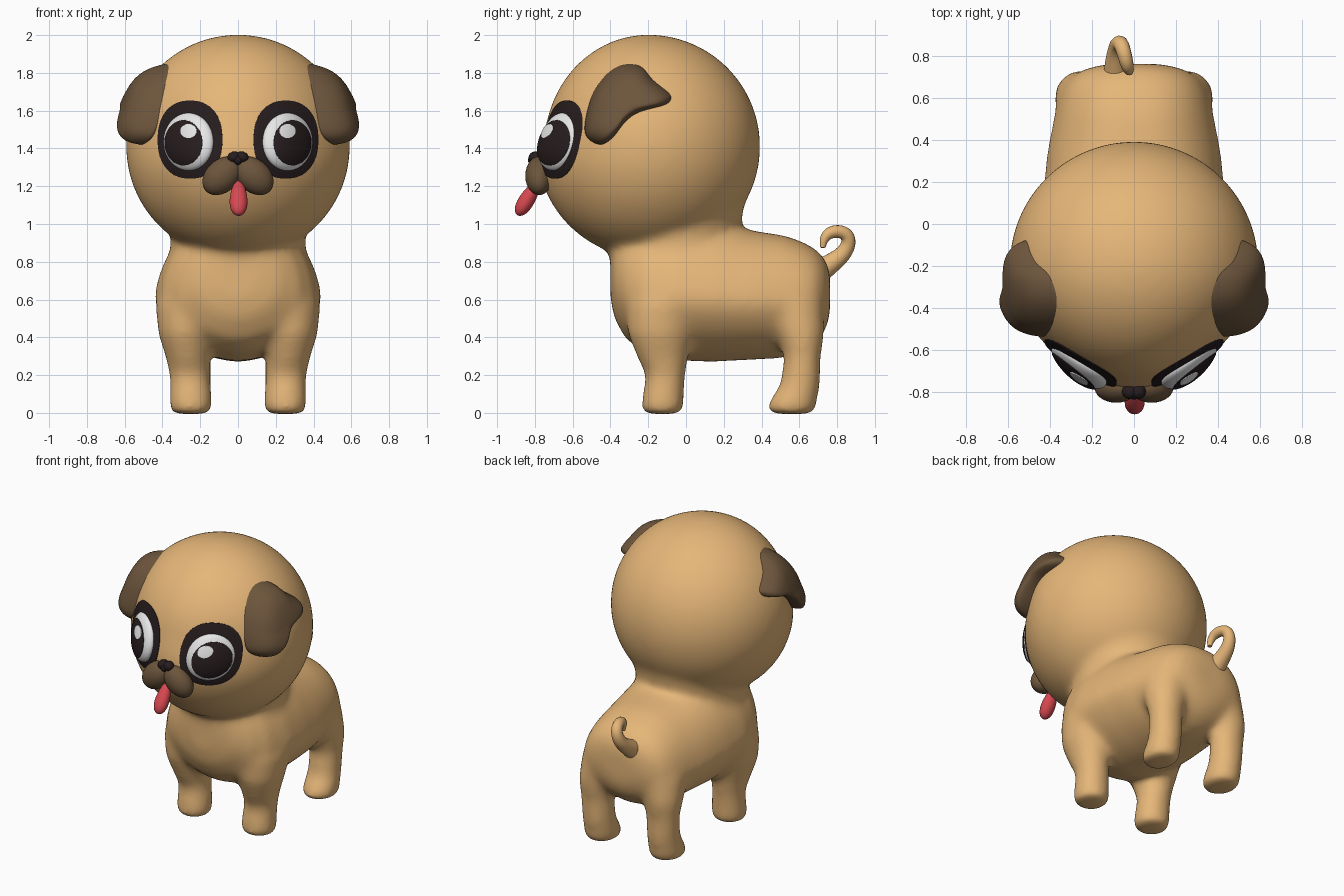
import bpy, bmesh, math
from mathutils import Vector

if "Cube" in bpy.data.objects:
    bpy.data.objects.remove(bpy.data.objects["Cube"])

R, HC = 0.59, Vector((0, -0.2, 1.41))      # head radius and centre


def mat(name, rgb):
    m = bpy.data.materials.new(name)
    m.diffuse_color = (*rgb, 1)
    m.use_nodes = True
    m.node_tree.nodes["Principled BSDF"].inputs["Base Color"].default_value = m.diffuse_color
    return m


FAWN = mat("fawn fur", (0.79, 0.47, 0.19))
BROWN = mat("brown fur", (0.15, 0.09, 0.045))
DARK = mat("dark brown black", (0.02, 0.012, 0.013))
WHITE = mat("eye white", (0.8, 0.8, 0.8))
PINK = mat("tongue red", (0.68, 0.065, 0.08))


def finish(name, bm, material):
    bmesh.ops.recalc_face_normals(bm, faces=bm.faces)
    me = bpy.data.meshes.new(name)
    bm.to_mesh(me)
    bm.free()
    for p in me.polygons:
        p.use_smooth = True
    me.materials.append(material)
    ob = bpy.data.objects.new(name, me)
    bpy.context.collection.objects.link(ob)
    return ob


def loft(bm, rings):
    vs = [[bm.verts.new(p) for p in r] for r in rings]
    n = len(vs[0])
    for a, b in zip(vs, vs[1:]):
        for i in range(n):
            bm.faces.new((a[i], a[(i + 1) % n], b[(i + 1) % n], b[i]))
    bm.faces.new(vs[0])
    bm.faces.new(vs[-1])


def circle(n=32):
    return [(math.cos(2 * math.pi * i / n), math.sin(2 * math.pi * i / n)) for i in range(n)]


def spow(v, e):
    return math.copysign(abs(v) ** e, v)


def head_factor(x, dz):
    # flatter brow and cheeks
    t = min(1, max(0, (dz + .15) / .3))
    return 1 - 0.07 * t * t * (3 - 2 * t) - 0.42 * x * x


def head_y(x, z):
    dz = z - HC.z
    s = math.sqrt(max(0, R * R - x * x - dz * dz))
    return HC.y - s * head_factor(x, dz)


# body: head, neck, torso and legs fused into one smooth skin
bm = bmesh.new()
for v in bmesh.ops.create_icosphere(bm, subdivisions=6, radius=R + .003)["verts"]:
    if v.co.y < 0:
        v.co.y *= head_factor(v.co.x, v.co.z)
    v.co += HC

torso = [(-.40, .12, .60, .88), (-.38, .24, .50, .95), (-.32, .345, .39, 1.0),
         (-.22, .42, .32, 1.03), (-.05, .455, .275, 1.05), (.15, .445, .27, 1.02),
         (.35, .42, .28, .965), (.52, .385, .29, .94), (.62, .36, .32, .905),
         (.69, .32, .37, .865), (.74, .24, .44, .81), (.763, .13, .52, .74)]
rings = []
for y, w, z0, z1 in torso:
    ring = []
    for c, s in circle(40):
        e = 0.82 if s > 0 else 1.08
        z = (z0 + z1) / 2 + (z1 - z0) / 2 * spow(s, e)
        taper = 1 - 0.2 * max(0, (z - 0.58) / 0.4)
        ring.append(Vector((w * taper * spow(c, e), y, z)))
    rings.append(ring)
loft(bm, rings)

neck = [(.75, .36, .31), (.85, .36, .335), (.95, .355, .345), (1.05, .37, .36), (1.15, .4, .38)]
loft(bm, [[Vector((rx * c, -.06 + ry * s, z)) for c, s in circle()] for z, rx, ry in neck])

front_leg = [(-.006, .25, -.125, .10, .10), (.03, .25, -.125, .118, .116), (.08, .25, -.122, .114, .112),
             (.2, .255, -.108, .108, .106), (.3, .266, -.125, .12, .138),
             (.42, .276, -.135, .148, .175), (.58, .27, -.12, .168, .20), (.74, .22, -.1, .14, .16)]
hind_leg = [(-.006, .25, .56, .10, .115), (.03, .25, .56, .118, .133), (.07, .25, .57, .114, .126),
            (.15, .25, .605, .108, .108), (.3, .253, .617, .112, .098),
            (.42, .25, .605, .13, .13), (.58, .215, .56, .16, .17), (.72, .17, .53, .13, .15)]
for leg in (front_leg, hind_leg):
    for side in (-1, 1):
        loft(bm, [[Vector((side * cx + rx * c, cy + ry * s, z)) for c, s in circle()]
                  for z, cx, cy, rx, ry in leg])

body = finish("body_and_head", bm, FAWN)
bpy.context.view_layer.objects.active = body
body.select_set(True)
mod = body.modifiers.new("fuse", 'REMESH')
mod.mode = 'VOXEL'
mod.voxel_size = 0.016
mod.use_smooth_shade = True
mod = body.modifiers.new("soften", 'SMOOTH')
mod.factor = 0.5
mod.iterations = 45
for m in [m.name for m in body.modifiers]:
    bpy.ops.object.modifier_apply(modifier=m)
body.data.materials.clear()
body.data.materials.append(FAWN)
body.select_set(False)

# curled tail
cu = bpy.data.curves.new("tail", 'CURVE')
cu.dimensions = '3D'
cu.bevel_depth = 1
cu.bevel_resolution = 5
cu.use_fill_caps = True
path = [(-.08, .64, .70, .075), (-.085, .74, .775, .058), (-.085, .84, .83, .043), (-.065, .875, .93, .036),
        (-.045, .81, .975, .035), (-.025, .725, .945, .03), (-.02, .725, .875, .014)]
sp = cu.splines.new('NURBS')
sp.points.add(len(path) - 1)
for p, (x, y, z, r) in zip(sp.points, path):
    p.co = (x, y, z, 1)
    p.radius = r
sp.order_u = 4
sp.use_endpoint_u = True
sp.resolution_u = 8
cu.materials.append(FAWN)
tail = bpy.data.objects.new("tail", cu)
bpy.context.collection.objects.link(tail)


def cushion(name, outline, surf, height, material, n=14):
    """Domed pad: outline shrunk towards its centre, laid on surf(u, v, h)."""
    cu_, cv = (sum(p[k] for p in outline) / len(outline) for k in (0, 1))
    rings = []
    for k in range(1, n + 1):
        t = math.sin(k / n * math.pi / 2)
        rings.append([surf(cu_ + (u - cu_) * t, cv + (v - cv) * t, height(t)) for u, v in outline])
    b = bmesh.new()
    loft(b, rings)
    return finish(name, b, material)


def smooth_loop(pts, steps=6):
    out, n = [], len(pts)
    for i in range(n):
        a, b, c, d = (Vector(pts[(i + k) % n]) for k in (-1, 0, 1, 2))
        for s in range(steps):
            t = s / steps
            out.append(0.5 * (2 * b + (c - a) * t + (2 * a - 5 * b + 4 * c - d) * t * t
                              + (3 * b - a - 3 * c + d) * t ** 3))
    return out


def oval(cx, cz, rx, rz, e=1.0):
    return [(cx + rx * spow(c, e), cz + rz * spow(s, e)) for c, s in circle(64)]


def eye_bulge(x, z):
    return 0.055 * math.sqrt(max(0, 1 - ((x - .262) / .132) ** 2 - ((z - 1.435) / .153) ** 2))


ear = smooth_loop([(-.34, 1.85), (-.24, 1.845), (-.165, 1.765), (-.085, 1.70), (-.068, 1.665),
                   (-.105, 1.63), (-.245, 1.59), (-.32, 1.54), (-.39, 1.455), (-.455, 1.42),
                   (-.525, 1.46), (-.535, 1.54), (-.5, 1.68), (-.43, 1.79)])

for side, tag in ((-1, "right"), (1, "left")):
    def ear_surf(y, z, h):
        dy, dz = y - HC.y, z - HC.z
        r = R + h + .15 * max(0, 1.6 - z)          # lower flap hangs away from the head
        return Vector((side * math.sqrt(max(0, r * r - dy * dy - dz * dz)), y, z))

    def face_surf(x, z, h):
        return Vector((side * x, head_y(x, z) - h, z))

    def eye_surf(x, z, h):
        return Vector((side * x, head_y(x, z) - eye_bulge(x, z) - h, z))

    # floppy ears
    cushion("ear_" + tag, ear, ear_surf,
            lambda t: -.06 + .135 * math.sqrt(max(0, 1 - t ** 5)), BROWN)
    # eyes: patch, ball, iris, highlight
    cushion("eye_patch_" + tag, oval(.254, 1.447, .172, .207, .88), face_surf,
            lambda t: -.02 if t > .999 else .007, DARK, 24)
    cushion("eyeball_" + tag, oval(.262, 1.435, .132, .153), eye_surf,
            lambda t: -.01 if t > .999 else .007, WHITE, 20)
    cushion("iris_" + tag, oval(.289, 1.43, .101, .12), eye_surf,
            lambda t: .003 if t > .999 else .012, DARK, 20)
    cushion("eye_highlight_" + tag, oval(.262, 1.492, .044, .038), eye_surf,
            lambda t: .008 if t > .999 else .017, WHITE, 10)


def ball(name, loc, scale, rot, material, taper=0):
    b = bmesh.new()
    for v in bmesh.ops.create_uvsphere(b, u_segments=32, v_segments=20, radius=1)["verts"]:
        v.co.x *= 1 - taper * v.co.z
        v.co.y *= 1 - taper * v.co.z
    ob = finish(name, b, material)
    ob.location, ob.scale = loc, scale
    ob.rotation_euler = [math.radians(a) for a in rot]
    return ob


# muzzle lobes, nose and tongue
for side, tag in ((-1, "right"), (1, "left")):
    ball("muzzle_" + tag, (side * .084, -.778, 1.255), (.118, .073, .086), (0, side * 43, 0), BROWN)
    ball("nose_" + tag, (side * .022, -.797, 1.352), (.036, .036, .031), (0, side * 25, 0), DARK)
ball("nose_tip", (0, -.80, 1.338), (.027, .037, .028), (0, 0, 0), DARK)
ball("tongue", (.003, -.83, 1.147), (.045, .04, .118), (-32, 0, 0), PINK, .35)
